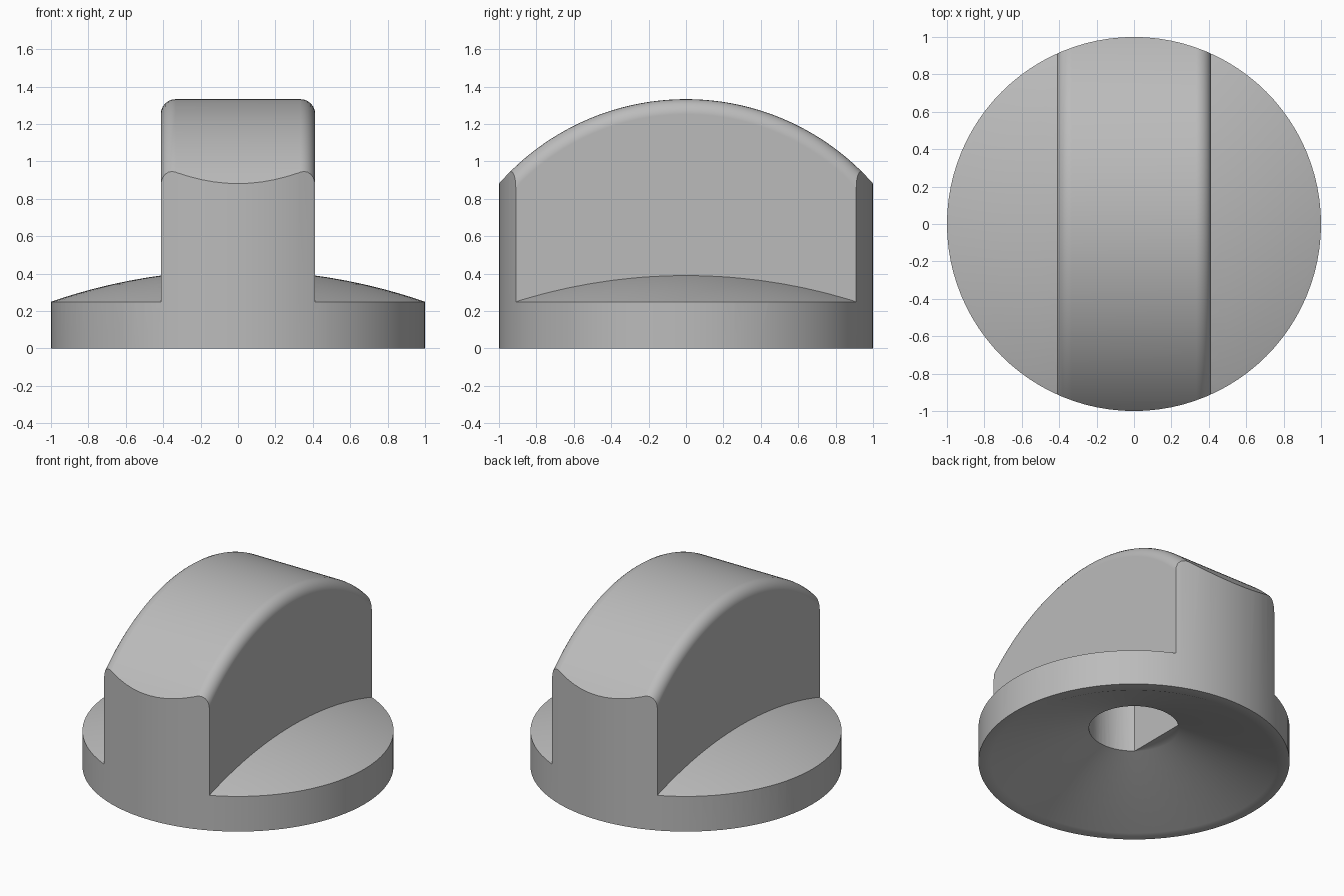
import bpy, bmesh, math
from mathutils import Matrix

if "Cube" in bpy.data.objects:
    bpy.data.objects.remove(bpy.data.objects["Cube"], do_unlink=True)

GREY = (0.5, 0.5, 0.5, 1)
HALF = 0.413            # half width of the grip
GRIP_R = 1.333          # radius of the grip's arched top
DOME_R, DOME_TOP = 3.06, 0.418
HOLE_R, HOLE_FLAT, HOLE_TOP = 0.29, -0.19, 0.8

mat = bpy.data.materials.new("grey plastic")
mat.use_nodes = True
mat.diffuse_color = GREY
mat.node_tree.nodes["Principled BSDF"].inputs["Base Color"].default_value = GREY


def make_object(name, bm):
    bmesh.ops.recalc_face_normals(bm, faces=bm.faces)
    mesh = bpy.data.meshes.new(name)
    bm.to_mesh(mesh)
    bm.free()
    mesh.materials.append(mat)
    obj = bpy.data.objects.new(name, mesh)
    bpy.context.collection.objects.link(obj)
    return obj


def lathe(name, profile, steps=96):
    """Revolve (radius, height) points, which start and end on the axis."""
    bm = bmesh.new()
    verts = [bm.verts.new((r, 0, z)) for r, z in profile]
    edges = [bm.edges.new(pair) for pair in zip(verts, verts[1:])]
    bmesh.ops.spin(bm, geom=verts + edges, cent=(0, 0, 0), axis=(0, 0, 1),
                   angle=math.tau, steps=steps)
    bmesh.ops.remove_doubles(bm, verts=bm.verts, dist=1e-4)
    return make_object(name, bm)


def prism(name, points, axis_map, low, high, bevel_test=None):
    """Extrude an outline from low to high; optionally round chosen edges."""
    bm = bmesh.new()
    face = bm.faces.new([bm.verts.new(axis_map(a, b, low)) for a, b in points])
    top = bmesh.ops.extrude_face_region(bm, geom=[face])["geom"]
    moved = [v for v in top if isinstance(v, bmesh.types.BMVert)]
    offset = [h - l for h, l in zip(axis_map(0, 0, high), axis_map(0, 0, low))]
    bmesh.ops.translate(bm, verts=moved, vec=offset)
    if bevel_test:
        bmesh.ops.bevel(bm, geom=[e for e in bm.edges if bevel_test(e)],
                        offset=0.08, segments=6, profile=0.5, affect='EDGES')
    return make_object(name, bm)


def combine(target, tool, operation):
    """Apply a boolean and remove the tool."""
    mod = target.modifiers.new(operation.lower(), 'BOOLEAN')
    mod.operation, mod.solver, mod.object = operation, 'EXACT', tool
    bpy.context.view_layer.update()
    graph = bpy.context.evaluated_depsgraph_get()
    result = bpy.data.meshes.new_from_object(target.evaluated_get(graph))
    target.modifiers.clear()
    target.data = result
    bpy.data.objects.remove(tool, do_unlink=True)


# Domed base, oversized so that the envelope trims it cleanly
dome = [(0, -0.1), (1.15, -0.1)]
for i in range(12, -1, -1):
    r = 1.15 * i / 12
    dome.append((r, DOME_TOP - DOME_R + math.sqrt(DOME_R ** 2 - r * r)))
knob = lathe("knob", dome)

# Arched grip with rounded upper edges
outline = [(-1.1, -0.05), (1.1, -0.05)]
for i in range(48, -49, -1):
    y = GRIP_R * math.sin(math.asin(1.1 / GRIP_R) * i / 48)
    outline.append((y, math.sqrt(GRIP_R ** 2 - y * y)))


def is_arch_edge(e):
    a, b = (v.co for v in e.verts)
    return abs(a.x - b.x) < 1e-5 and min(a.z, b.z) > 0.3


grip = prism("grip", outline, lambda y, z, x: (x, y, z), -HALF, HALF, is_arch_edge)
combine(knob, grip, 'UNION')

# Round envelope with the conical recess underneath
envelope = lathe("envelope", [(0, 0.246), (HOLE_R, 0.246), (0.92, 0), (1, 0),
                              (1, 1.5), (0, 1.5)])
combine(knob, envelope, 'INTERSECT')

# D-shaped shaft hole
half_angle = math.acos(HOLE_FLAT / HOLE_R)
d_shape = [(0.998 * HOLE_R * math.cos(half_angle * i / 20),
            0.998 * HOLE_R * math.sin(half_angle * i / 20)) for i in range(-20, 21)]
hole = prism("shaft_hole", d_shape, lambda x, y, z: (x, y, z), -0.1, HOLE_TOP)
combine(knob, hole, 'DIFFERENCE')

bpy.ops.object.select_all(action='DESELECT')
knob.select_set(True)
bpy.context.view_layer.objects.active = knob
bpy.ops.object.shade_smooth_by_angle(angle=math.radians(30))
normals = knob.modifiers.new("weighted normals", 'WEIGHTED_NORMAL')
normals.keep_sharp = True
